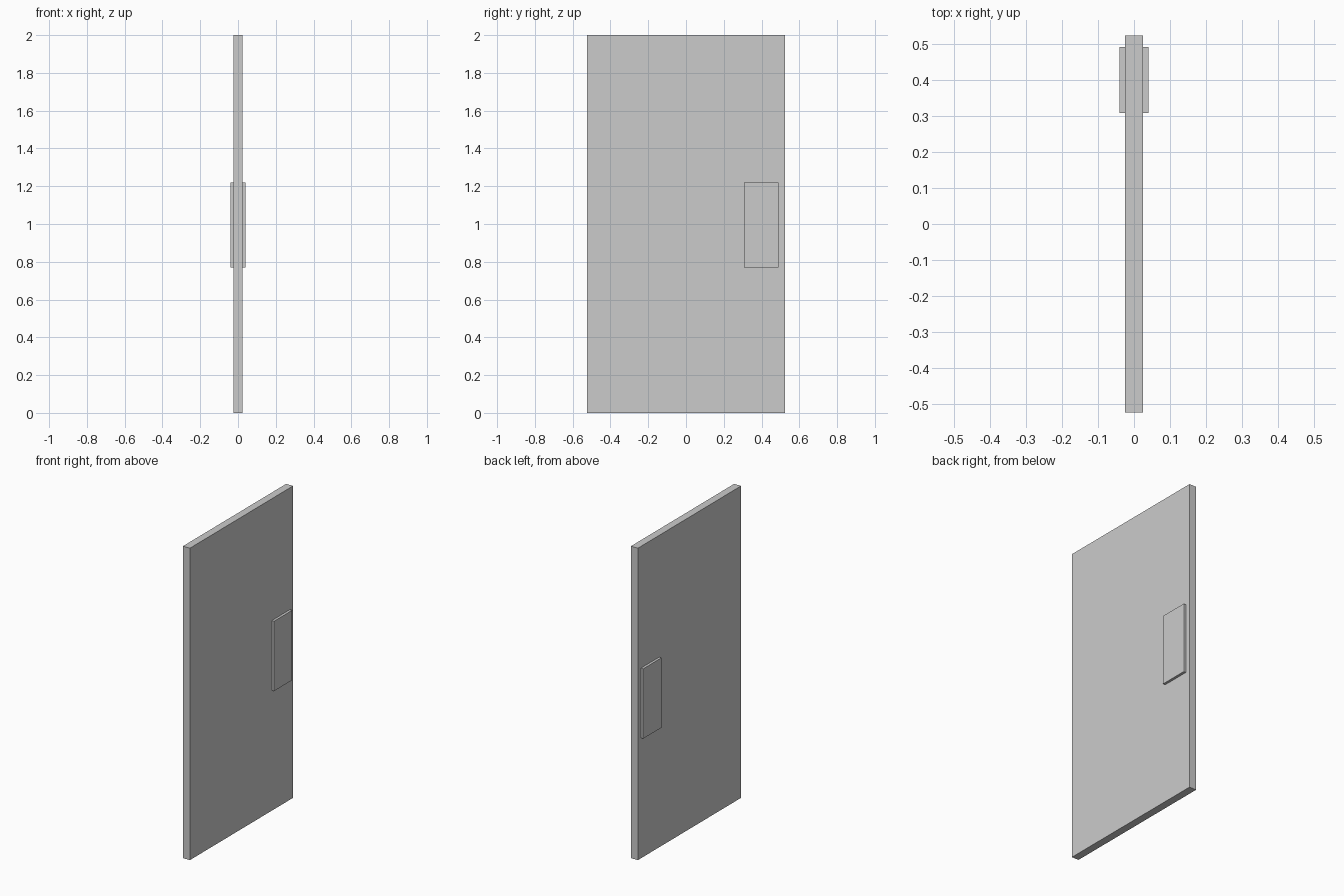
import bpy

if "Cube" in bpy.data.objects:
    bpy.data.objects.remove(bpy.data.objects["Cube"])


def box(name, lo, hi):
    size = [b - a for a, b in zip(lo, hi)]
    mid = [(a + b) / 2 for a, b in zip(lo, hi)]
    bpy.ops.mesh.primitive_cube_add(size=1, location=mid)
    ob = bpy.context.object
    ob.name = name
    ob.scale = size
    bpy.ops.object.transform_apply(location=False, rotation=False, scale=True)
    return ob


HALF_T = 0.0245   # half the door thickness
PLATE_X = 0.0405  # outer face of the push plates

# Door slab
box("door_panel", (-HALF_T, -0.523, 0), (HALF_T, 0.523, 2))

# Push plate on each face
for side, x0, x1 in (("right", HALF_T, PLATE_X), ("left", -PLATE_X, -HALF_T)):
    box("push_plate_" + side, (x0, 0.307, 0.771), (x1, 0.491, 1.219))
